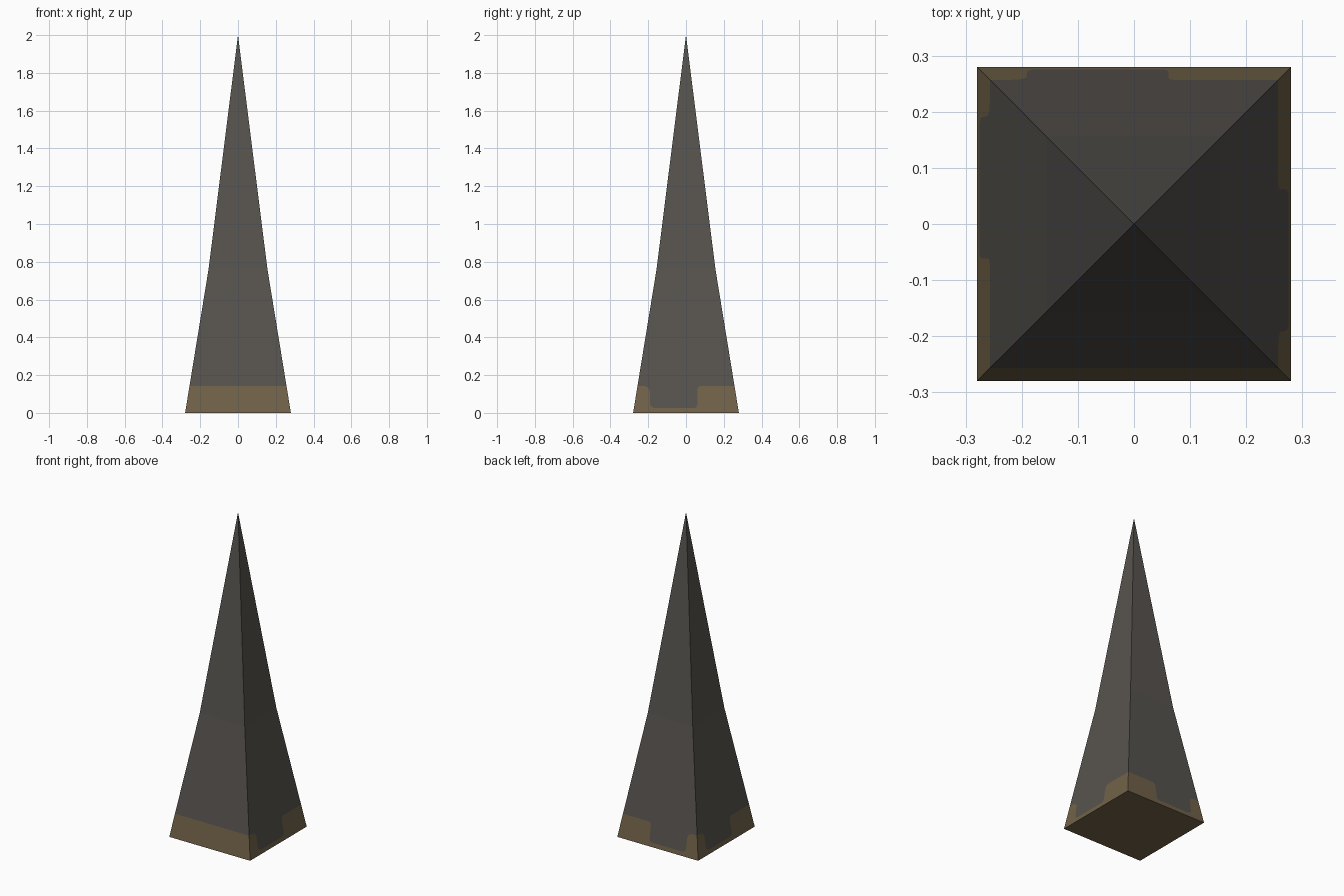
import bpy, bmesh, math
from mathutils import Matrix, Vector

if "Cube" in bpy.data.objects:
    bpy.data.objects.remove(bpy.data.objects["Cube"])

BASE, MID, MID_Z, TOP_Z, BAND_Z = 0.28, 0.156, 0.76, 2.0, 0.142


def material(name, rgb):
    m = bpy.data.materials.new(name)
    m.diffuse_color = (*rgb, 1)
    m.use_nodes = True
    m.node_tree.nodes["Principled BSDF"].inputs["Base Color"].default_value = m.diffuse_color
    return m


def half_width(z):
    """Half width of the spire at a height."""
    if z <= MID_Z:
        return BASE + (MID - BASE) * z / MID_Z
    return MID * (TOP_Z - z) / (TOP_Z - MID_Z)


# Rounded notch where the slate dips into the trim band
notch = [(-0.22, BAND_Z), (-0.2, 0.134), (-0.192, 0.115), (-0.19, 0.045),
         (-0.183, 0.032), (-0.17, 0.026), (0.045, 0.026), (0.056, 0.032),
         (0.061, 0.045), (0.062, 0.132), (0.072, BAND_Z)]
mirrored = [(-u, z) for u, z in reversed(notch)]

bm = bmesh.new()


def add_face(points, turn, mat):
    """Flat face on one side, points given as (across, height)."""
    rot = Matrix.Rotation(turn * math.pi / 2, 3, 'Z')
    f = bm.faces.new([bm.verts.new(rot @ Vector((u, -half_width(z), z)))
                      for u, z in points])
    f.material_index = mat


# Four sides: front, right, back, left
b = half_width(BAND_Z)
for turn, path in enumerate([[], notch, mirrored, notch]):
    edge = [(-b, BAND_Z)] + path + [(b, BAND_Z)]
    add_face([(-BASE, 0), (BASE, 0)] + edge[::-1], turn, 1)
    add_face(edge + [(MID, MID_Z), (-MID, MID_Z)], turn, 0)
    add_face([(-MID, MID_Z), (MID, MID_Z), (0, TOP_Z)], turn, 0)

# Underside
f = bm.faces.new([bm.verts.new((x * BASE, y * BASE, 0))
                  for x, y in [(-1, -1), (-1, 1), (1, 1), (1, -1)]])
f.material_index = 1

bmesh.ops.remove_doubles(bm, verts=bm.verts, dist=1e-5)
bmesh.ops.recalc_face_normals(bm, faces=bm.faces)
mesh = bpy.data.meshes.new("spire")
bm.to_mesh(mesh)
bm.free()
mesh.materials.append(material("dark slate", (0.095, 0.087, 0.077)))
mesh.materials.append(material("bronze trim", (0.168, 0.124, 0.066)))
bpy.context.collection.objects.link(bpy.data.objects.new("spire", mesh))
